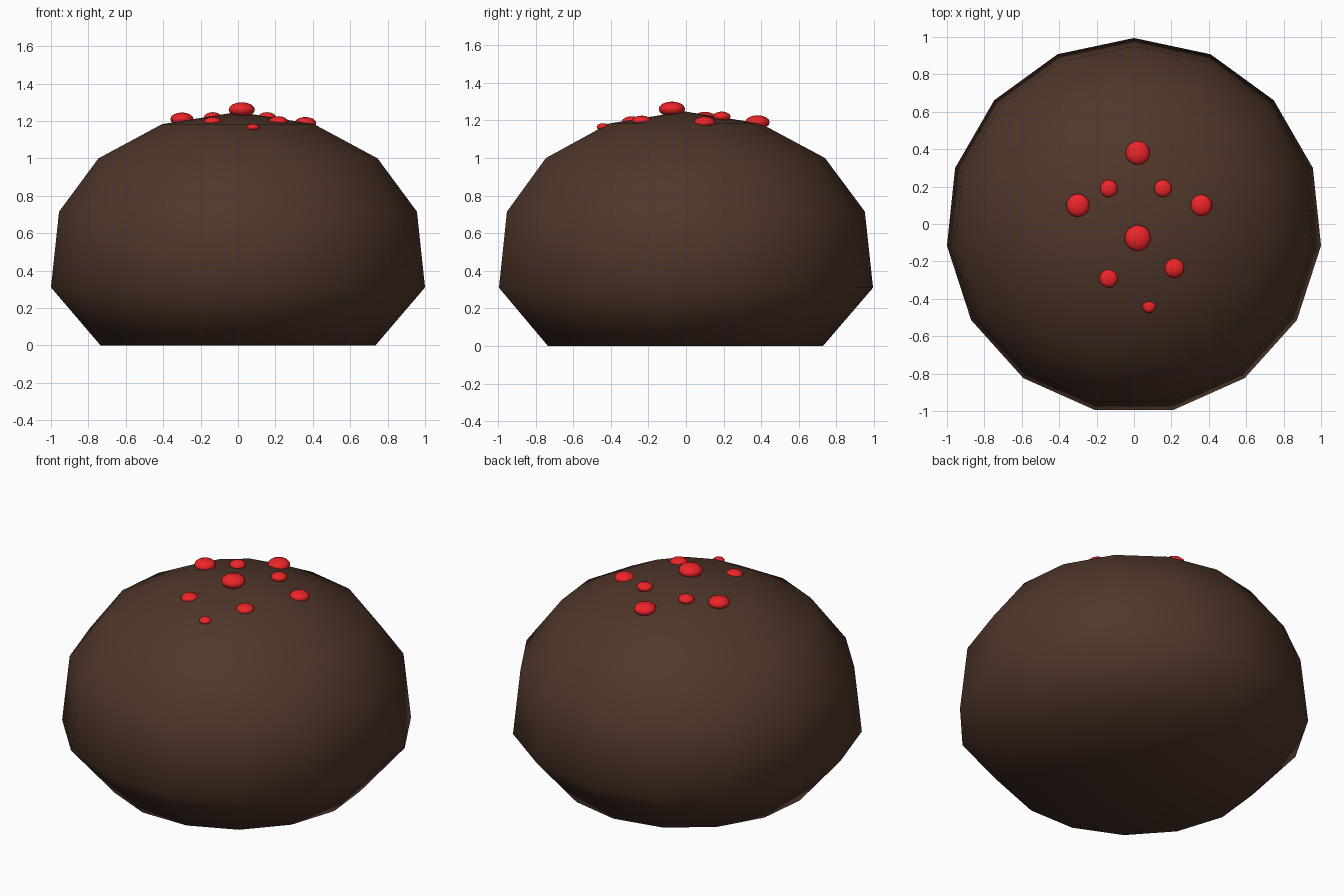
import bpy, bmesh, math

if "Cube" in bpy.data.objects:
    bpy.data.objects.remove(bpy.data.objects["Cube"])

def material(name, rgb):
    m = bpy.data.materials.new(name)
    m.diffuse_color = (*rgb, 1)
    m.use_nodes = True
    m.node_tree.nodes["Principled BSDF"].inputs["Base Color"].default_value = m.diffuse_color
    return m

chocolate = material("chocolate", (0.08, 0.037, 0.023))
red = material("red", (0.85, 0.018, 0.022))

# Domed bun: 15-sided lathe with flat base
SIDES = 15
CY = -0.011
profile = [(0.739, 0.0), (1.0055, 0.31), (0.962, 0.715), (0.75, 1.0), (0.408, 1.183)]
bm = bmesh.new()
rings = []
for r, z in profile:
    ring = []
    for i in range(SIDES):
        a = math.pi / 2 + i * math.tau / SIDES
        ring.append(bm.verts.new((r * math.cos(a), CY + r * math.sin(a), z)))
    rings.append(ring)
top = bm.verts.new((0, CY, 1.248))
bm.faces.new(rings[0][::-1])
for i in range(SIDES):
    j = (i + 1) % SIDES
    for lo, hi in zip(rings, rings[1:]):
        bm.faces.new((lo[i], lo[j], hi[j], hi[i]))
    bm.faces.new((rings[-1][i], rings[-1][j], top))
mesh = bpy.data.meshes.new("dome_body")
bm.to_mesh(mesh)
bm.free()
body = bpy.data.objects.new("dome_body", mesh)
bpy.context.collection.objects.link(body)
mesh.materials.append(chocolate)
bpy.context.view_layer.objects.active = body
body.select_set(True)
bpy.ops.object.shade_smooth_by_angle(angle=math.radians(50))

# Flattened red sprinkles: x, y, z, radius
sprinkles = [
    (0.02, -0.075, 1.26, 0.07), (0.02, 0.38, 1.19, 0.065),
    (-0.135, 0.19, 1.22, 0.047), (0.155, 0.19, 1.22, 0.047),
    (-0.30, 0.10, 1.21, 0.062), (0.36, 0.10, 1.188, 0.058),
    (-0.135, -0.29, 1.193, 0.05), (0.215, -0.235, 1.195, 0.053),
    (0.08, -0.44, 1.165, 0.035),
]
for n, (x, y, z, r) in enumerate(sprinkles, 1):
    bpy.ops.mesh.primitive_uv_sphere_add(segments=16, ring_count=8, radius=r, location=(x, y, z))
    o = bpy.context.object
    o.name = f"sprinkle_{n}"
    o.scale.z = 0.57
    o.data.materials.append(red)
    bpy.ops.object.shade_smooth()
